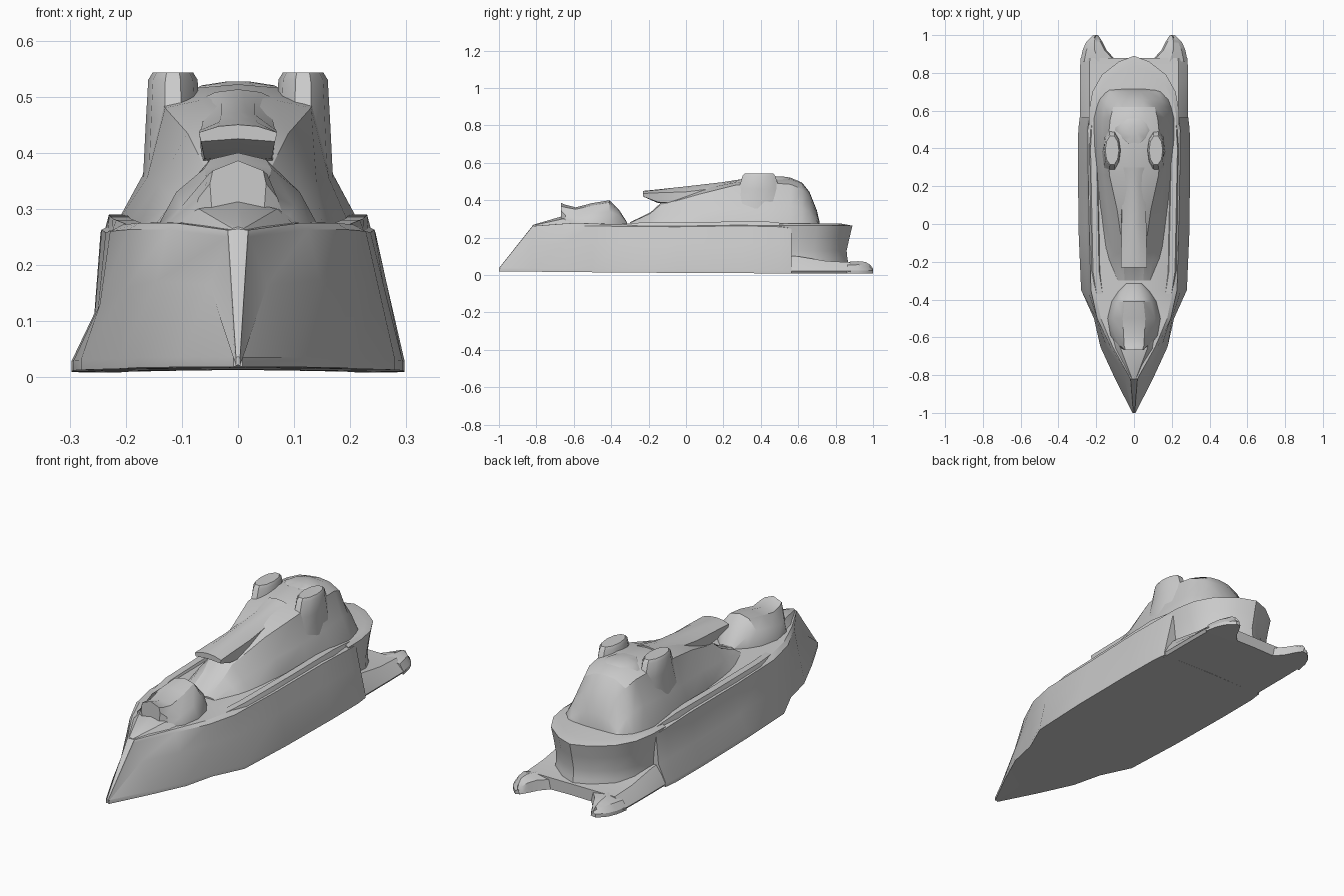
import bpy, bmesh, math


def finish(name, rings, angle=28):
    """Skin a list of equal-length closed rings and cap both ends."""
    bm = bmesh.new()
    loops = [[bm.verts.new(p) for p in r] for r in rings]
    n = len(loops[0])
    for a, b in zip(loops, loops[1:]):
        for i in range(n):
            j = (i + 1) % n
            bm.faces.new((a[i], a[j], b[j], b[i]))
    bm.faces.new(loops[0])
    bm.faces.new(loops[-1])
    bmesh.ops.recalc_face_normals(bm, faces=bm.faces)
    me = bpy.data.meshes.new(name)
    bm.to_mesh(me)
    bm.free()
    ob = bpy.data.objects.new(name, me)
    bpy.context.collection.objects.link(ob)
    bpy.ops.object.select_all(action='DESELECT')
    bpy.context.view_layer.objects.active = ob
    ob.select_set(True)
    bpy.ops.object.shade_smooth_by_angle(angle=math.radians(angle))
    return ob


def loft(name, sections):
    """Sections along y; half profiles run bottom centre to top centre.
    A third entry gives a different left half, otherwise it is mirrored."""
    rings = []
    for y, half, *left in sections:
        other = left[0] if left else half
        full = half + [(-x, z) for x, z in other[-2:0:-1]]
        rings.append([(x, y, z) for x, z in full])
    return finish(name, rings)


def stack(name, half, levels, cy):
    """Mirrored plan outline stacked in z; levels are (z, x scale, y scale)."""
    full = half + [(-x, y) for x, y in half[-2:0:-1]]
    return finish(name, [[(x * sx, cy + (y - cy) * sy, z) for x, y in full]
                         for z, sx, sy in levels])


def oval(name, cx, cy, levels, sides=10):
    """Elliptical stack; levels are (z, rx, ry, y shift)."""
    ang = [2 * math.pi * i / sides for i in range(sides)]
    return finish(name, [[(cx + rx * math.cos(a), cy + dy + ry * math.sin(a), z)
                          for a in ang] for z, rx, ry, dy in levels])


def hull_half(wb, wt, z0, z1, mix, rise):
    """Hull side: foot, waist (mix of foot and deck width), deck edge."""
    return [(0, z0 + .004), (wb, z0), (wb, z0 + .018),
            (wt + (wb - wt) * mix, z0 + (z1 - z0) * rise),
            (wt, z1 - .012), (wt * .9, z1), (0, z1 + .002)]


# hull: y, foot width, deck width, foot height, deck height, left waist mix and rise
hull = [(-1.0, .008, .004, .018, .035, .4, .6), (-.82, .1, .02, .018, .262, .38, .6),
        (-.65, .178, .125, .017, .275, .38, .6), (-.5, .212, .195, .015, .275, .38, .55),
        (-.35, .28, .228, .013, .272, .35, .45), (-.05, .293, .236, .012, .27, .25, .4),
        (.3, .297, .243, .01, .275, .22, .4), (.5, .295, .245, .009, .27, .22, .4),
        (.565, .287, .235, .009, .262, .25, .4)]
loft("hull", [(y, hull_half(*dims, .4, .6), hull_half(*dims, mix, rise))
              for y, *dims, mix, rise in hull])

# low stern deck with two prongs, dropping from the hull end to the tips
stern = [(.5, .286, .105), (.6, .286, .1), (.75, .286, .075), (.88, .284, .068)]
loft("stern_deck", [(y, [(0, .014), (w - .01, .009), (w, .022), (w - .02, h * .6), (w - .05, h), (0, h)])
                    for y, w, h in stern])
for side, tag in ((-1, "left"), (1, "right")):
    finish("stern_prong_" + tag, [[(side * x, y, z) for x, z in
                                   ((a, .012), (b, .008), (b, .025), (b - .02, h * .75),
                                    ((a + b) / 2, h), (a + .01, h * .8))]
                                  for y, a, b, h in ((.86, .09, .284, .07), (.92, .145, .272, .074),
                                                     (.96, .165, .255, .07), (.985, .18, .232, .055),
                                                     (1.0, .19, .215, .035))])

# rounded stern block above the low deck
stack("stern_block", [(0, .5), (.24, .5), (.238, .6), (.22, .7), (.17, .79), (.08, .86), (0, .89)],
      [(.05, .96, .95), (.09, .93, .93), (.13, .93, .92), (.2, .96, .96), (.264, 1, 1), (.275, .93, .85)], .5)

# superstructure: y, base width, shoulder (x, z), roof edge (x, z), roof crown
sup = [(-.3, .09, (.08, .277), (.05, .281), .282),
       (-.19, .135, (.1, .3), (.055, .33), .335),
       (-.13, .15, (.115, .315), (.06, .375), .39),
       (.08, .178, (.14, .345), (.09, .435), .465),
       (.26, .2, (.162, .355), (.13, .48), .5),
       (.42, .22, (.17, .36), (.14, .495), .522),
       (.56, .215, (.165, .37), (.125, .485), .52),
       (.62, .2, (.155, .36), (.11, .46), .495),
       (.66, .185, (.145, .34), (.085, .41), .445),
       (.7, .15, (.125, .29), (.075, .325), .345),
       (.715, .13, (.1, .265), (.06, .27), .28)]
loft("superstructure", [(y, [(0, .25), (w, .25), (w, .268), s, r, (r[0] * .5, c - .006), (0, c)])
                        for y, w, s, r, c in sup])

# overhanging forward beam on the superstructure
loft("forward_beam", [(-.23, [(0, .425), (.066, .42), (.07, .436), (.035, .447), (0, .45)]),
                      (-.15, [(0, .385), (.06, .39), (.068, .44), (.033, .455), (0, .458)]),
                      (.0, [(0, .37), (.065, .38), (.065, .445), (.03, .468), (0, .474)]),
                      (.19, [(0, .4), (.075, .41), (.06, .468), (.03, .488), (0, .496)]),
                      (.3, [(0, .42), (.085, .42), (.08, .49), (.04, .508), (0, .513)])])

# twin towers flaring into the superstructure, and deck-edge rails
for side, tag in ((-1, "left"), (1, "right")):
    oval("tower_" + tag, side * .116, .39,
         [(.28, .065, .19, -.02), (.36, .053, .15, -.01), (.46, .048, .115, 0),
          (.53, .044, .092, 0), (.543, .036, .08, 0)])
    finish("deck_rail_" + tag, [[(side * x, y, z) for x, z in
                                 ((w - .05, .26), (w, .26), (w - .008, h), (w - .04, h))]
                                for y, w, h in ((-.38, .205, .272), (-.25, .225, .28),
                                                (.1, .232, .283), (.4, .238, .29), (.54, .23, .275))])

# dome at the back of the superstructure
oval("rear_dome", 0, .52, [(.4, .14, .15, 0), (.46, .128, .125, -.01), (.5, .1, .1, -.02),
                           (.52, .065, .07, -.03), (.527, .02, .03, -.03)], 12)

# front turret: y, base width, waist (x, z), top edge (x, z), crown
turret = [(-.668, .045, (.05, .345), (.045, .368), .386),
          (-.645, .085, (.07, .32), (.052, .362), .376),
          (-.59, .125, (.1, .305), (.055, .352), .362),
          (-.5, .14, (.11, .33), (.06, .372), .385),
          (-.41, .118, (.09, .34), (.05, .388), .4),
          (-.36, .085, (.07, .32), (.035, .345), .352),
          (-.315, .04, (.035, .275), (.02, .28), .282)]
loft("front_turret", [(y, [(0, .262), (w, .262), (w, .275), s, r, (0, c)])
                      for y, w, s, r, c in turret])

# sloping foredeck wedge leading up to the turret
loft("foredeck_wedge", [(-.82, [(0, .22), (.018, .24), (.01, .265), (0, .268)]),
                        (-.66, [(0, .25), (.11, .262), (.07, .3), (0, .315)]),
                        (-.55, [(0, .25), (.14, .262), (.1, .29), (0, .31)])])
